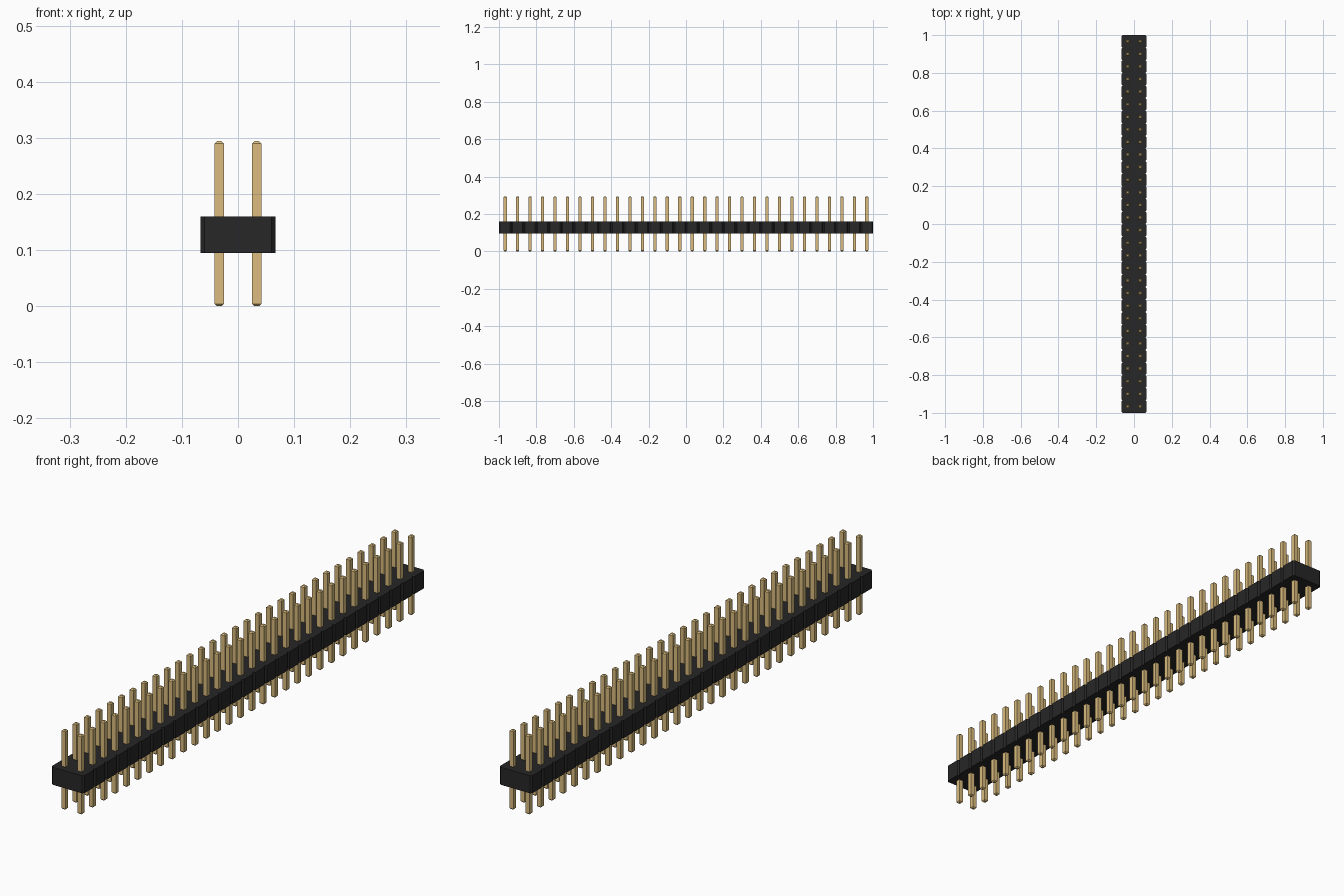
import bpy
import bmesh

cube = bpy.data.objects.get("Cube")
if cube:
    bpy.data.objects.remove(cube, do_unlink=True)

ROWS = 30
PITCH = 2 / ROWS
CHAMFER = PITCH / 10
BODY_Z = (0.095, 0.16)
PIN_HALF = 0.0084
PIN_TIP = 0.0042
PIN_TOP = 0.294


def make_material(name, color):
    mat = bpy.data.materials.new(name)
    mat.use_nodes = True
    mat.diffuse_color = color
    bsdf = mat.node_tree.nodes["Principled BSDF"]
    bsdf.inputs["Base Color"].default_value = color
    return mat


def loft(name, sections, mat):
    """Solid through rings of 3D points, capped at both ends."""
    bm = bmesh.new()
    rings = [[bm.verts.new(p) for p in ring] for ring in sections]
    n = len(rings[0])
    for low, high in zip(rings, rings[1:]):
        for i in range(n):
            j = (i + 1) % n
            bm.faces.new((low[i], low[j], high[j], high[i]))
    bm.faces.new(rings[0][::-1])
    bm.faces.new(rings[-1])
    bmesh.ops.recalc_face_normals(bm, faces=bm.faces)
    mesh = bpy.data.meshes.new(name)
    bm.to_mesh(mesh)
    bm.free()
    mesh.materials.append(mat)
    obj = bpy.data.objects.new(name, mesh)
    bpy.context.collection.objects.link(obj)
    return obj


black = make_material("black plastic", (0.021, 0.020, 0.020, 1))
gold = make_material("gold metal", (0.708, 0.504, 0.209, 1))

# Housing outline: one chamfered segment per row, notched between rows
right_edge = []
for i in range(ROWS):
    y0 = -1 + i * PITCH
    y1 = y0 + PITCH
    inner, outer = PITCH - CHAMFER, PITCH
    if i == 0:
        right_edge.append((inner, y0))
    right_edge += [(outer, y0 + CHAMFER), (outer, y1 - CHAMFER), (inner, y1)]
outline = right_edge + [(-x, y) for x, y in reversed(right_edge)]
loft("housing", [[(x, y, z) for x, y in outline] for z in BODY_Z], black)


# Square pins with tapered ends, running right through the housing
def square(half, z):
    return [(-half, -half, z), (half, -half, z), (half, half, z), (-half, half, z)]


taper = PIN_HALF - PIN_TIP
pin_sections = [
    square(PIN_TIP, 0),
    square(PIN_HALF, taper),
    square(PIN_HALF, PIN_TOP - taper),
    square(PIN_TIP, PIN_TOP),
]

for side, x in (("left", PITCH / 2), ("right", -PITCH / 2)):
    pins = loft(side + "_pin_row", pin_sections, gold)
    pins.location = (x, -1 + PITCH / 2, 0)
    array = pins.modifiers.new("row", "ARRAY")
    array.count = ROWS
    array.use_relative_offset = False
    array.use_constant_offset = True
    array.constant_offset_displace = (0, PITCH, 0)
